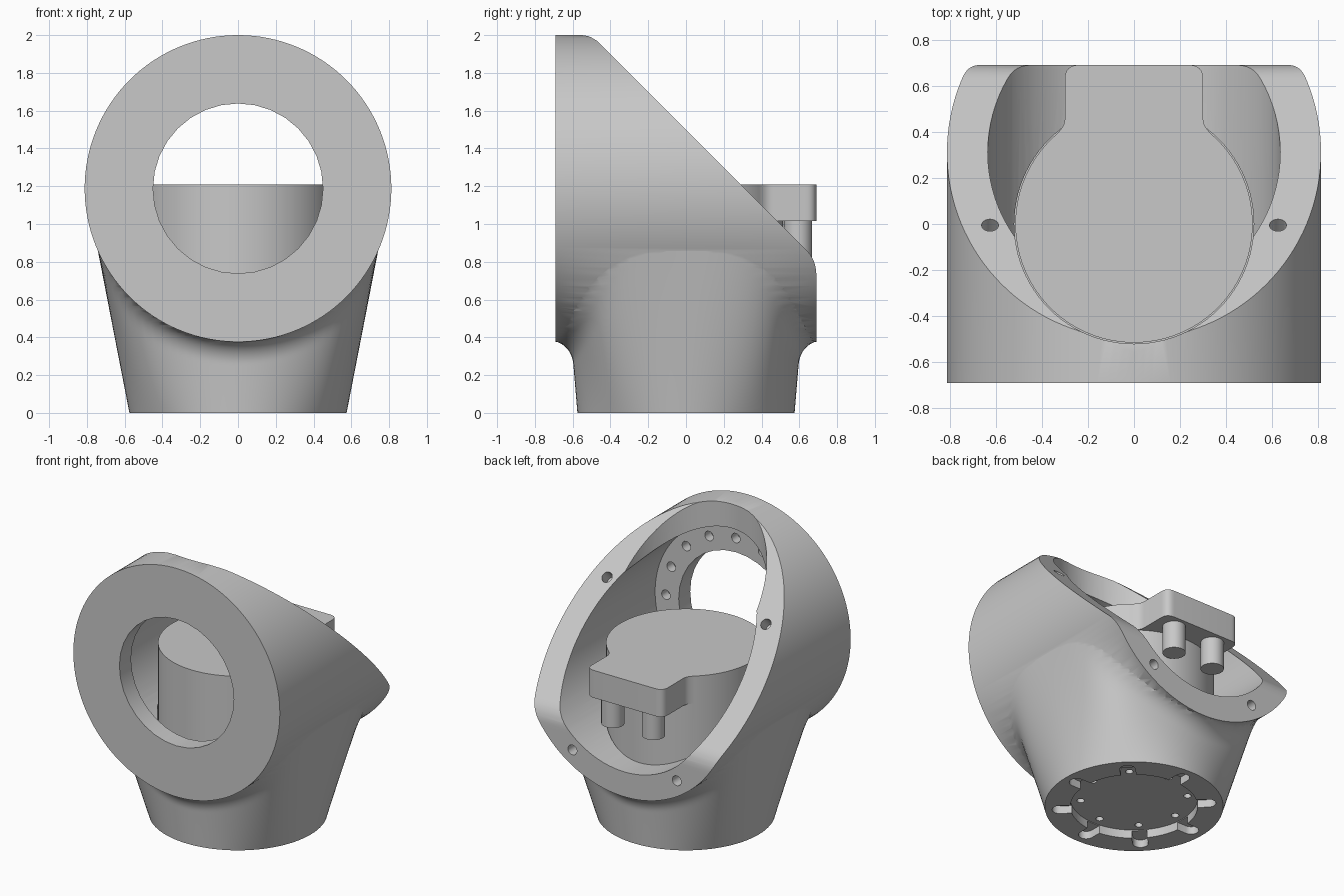
import bpy, bmesh, math
from mathutils import Matrix, Vector

cube = bpy.data.objects.get("Cube")
if cube:
    bpy.data.objects.remove(cube)

AXIS_Z, OUTER, INNER, HALF = 1.188, 0.812, 0.635, 0.69
FLOOR, BORE, PLATE_Y = 0.06, 0.52, -0.56

grey = bpy.data.materials.new("light grey")
grey.use_nodes = True
grey.diffuse_color = (0.58, 0.58, 0.58, 1)
grey.node_tree.nodes["Principled BSDF"].inputs["Base Color"].default_value = grey.diffuse_color


def make(name, bm):
    bmesh.ops.recalc_face_normals(bm, faces=bm.faces)
    mesh = bpy.data.meshes.new(name)
    bm.to_mesh(mesh)
    bm.free()
    mesh.materials.append(grey)
    ob = bpy.data.objects.new(name, mesh)
    bpy.context.collection.objects.link(ob)
    return ob


def rod(name, start, end, radius, sides=64):
    """Cylinder between two points."""
    a, b = Vector(start), Vector(end)
    turn = (b - a).to_track_quat('Z', 'Y').to_matrix().to_4x4()
    bm = bmesh.new()
    bmesh.ops.create_cone(bm, cap_ends=True, segments=sides, radius1=radius, radius2=radius,
                          depth=(b - a).length, matrix=Matrix.Translation((a + b) / 2) @ turn)
    return make(name, bm)


def prism(name, points, direction):
    """Flat outline pushed along a direction."""
    bm = bmesh.new()
    face = bm.faces.new([bm.verts.new(p) for p in points])
    moved = bmesh.ops.extrude_face_region(bm, geom=[face])["geom"]
    bmesh.ops.translate(bm, vec=direction, verts=[v for v in moved if isinstance(v, bmesh.types.BMVert)])
    return make(name, bm)


def combine(ob, tool, operation='DIFFERENCE'):
    """Apply a boolean and discard the tool."""
    mod = ob.modifiers.new("cut", 'BOOLEAN')
    mod.operation, mod.object, mod.solver = operation, tool, 'EXACT'
    bpy.context.view_layer.objects.active = ob
    bpy.ops.object.modifier_apply(modifier=mod.name)
    bpy.data.objects.remove(tool)


def smooth(ob):
    bpy.ops.object.select_all(action='DESELECT')
    ob.select_set(True)
    bpy.context.view_layer.objects.active = ob
    bpy.ops.object.shade_smooth_by_angle(angle=math.radians(30))


def rounded(corner, before, after, size, steps=8):
    """Curve that replaces a sharp 2D corner."""
    c = Vector(corner)
    p = c + (Vector(before) - c).normalized() * size
    q = c + (Vector(after) - c).normalized() * size
    return [p.lerp(c, t).lerp(c.lerp(q, t), t) for t in (i / steps for i in range(steps + 1))]


def squarish(a, width, depth, power):
    """Point on a superellipse in direction a."""
    c, s = math.cos(a), math.sin(a)
    r = (abs(c / width) ** power + abs(s / depth) ** power) ** (-1 / power)
    return Vector((r * c, r * s))


def flared_base():
    """Round foot lofted to a rounded rectangle, filleted below the drum overhang."""
    sides, rings, top, fillet = 96, 64, 0.93, 0.12
    bm = bmesh.new()
    loops = []
    for r in range(rings + 1):
        z = top * r / rings
        loop = []
        for s in range(sides):
            a = math.tau * s / sides
            foot = squarish(a, 0.575, 0.575, 2)
            x, y = foot.lerp(squarish(a, 0.75, 0.65, 4.5), z / 0.9)
            # Swell towards the drum's end faces
            gap = AXIS_Z - math.sqrt(OUTER ** 2 - x ** 2) - z + 0.004
            t = min(max(1 - gap / fillet, 0), 1)
            facing = min(max(2.2 * abs(y) / 0.62 - 1.2, 0), 1)
            y += math.copysign(0.11 * facing * (1 - math.sqrt(1 - t * t)), y)
            loop.append(bm.verts.new((x, max(-0.685, min(0.685, y)), z)))
        loops.append(loop)
    for low, high in zip(loops, loops[1:]):
        for s in range(sides):
            n = (s + 1) % sides
            bm.faces.new((low[s], low[n], high[n], high[s]))
    bm.faces.new(loops[0])
    bm.faces.new(loops[-1])
    return make("flared_base", bm)


# Housing: horizontal drum joined to the flared base
housing = rod("housing", (0, -HALF, AXIS_Z), (0, HALF, AXIS_Z), OUTER, 128)
combine(housing, flared_base(), 'UNION')

# Slanted back with softened corners
peak, heel = (-0.5, 2.0), (HALF, 0.81)
outline = [(-1, -1), (-1, 2.0)]
outline += rounded(peak, (-1, 2.0), heel, 0.06)
outline += rounded(heel, peak, (HALF, 0), 0.08)
outline += [(HALF, -1)]
combine(housing, prism("slant", [(-1, y, z) for y, z in outline], (2, 0, 0)), 'INTERSECT')

# Drum cavity, vertical bore and front opening
combine(housing, rod("cavity", (0, PLATE_Y, AXIS_Z), (0, 1, AXIS_Z), INNER, 96))
combine(housing, rod("bore", (0, 0, FLOOR), (0, 0, 2.2), BORE, 96))
combine(housing, rod("opening", (0, -1, AXIS_Z), (0, -0.5, AXIS_Z), 0.45, 32))

# Bolt holes inside the front flange
for i in range(16):
    a = math.tau * i / 16
    x, z = 0.55 * math.sin(a), AXIS_Z + 0.55 * math.cos(a)
    combine(housing, rod("bolt", (x, -0.63, z), (x, -0.5, z), 0.034, 16))

# Bolt holes in the back rim
for side in (-1, 1):
    x = 0.625 * side
    combine(housing, rod("bolt", (x, -0.065, 1.445), (x, 0.095, 1.605), 0.037, 20))
    x = 0.41 * side
    combine(housing, rod("bolt", (x, 0.58, 0.6), (x, 0.8, 0.6), 0.035, 20))

# Bottom opening with eight blind slots
combine(housing, rod("foot_hole", (0, 0, -0.1), (0, 0, 0.1), 0.41))
for i in range(8):
    a = math.tau * i / 8
    spin = Matrix.Rotation(a, 3, 'Z')
    slot = [(0.35, -0.05)]
    slot += [(0.48 + 0.05 * math.cos(t), 0.05 * math.sin(t))
             for t in (math.pi * (k / 10 - 0.5) for k in range(11))]
    slot += [(0.35, 0.05)]
    combine(housing, prism("slot", [spin @ Vector((x, y, -0.1)) for x, y in slot], (0, 0, 0.155)))
smooth(housing)

# Motor body standing in the bore
motor = rod("motor", (0, 0, FLOOR), (0, 0, 1.21), 0.515, 96)

# Connector block on the motor, with rounded ends and a flared root
half = [(0, 0), (0.34, 0.385)]
half += rounded((0.3, 0.43), (0.34, 0.385), (0.3, HALF), 0.03, 4)
half += rounded((0.3, HALF), (0.3, 0), (0, HALF), 0.06)
plan = half + [(-x, y) for x, y in reversed(half[1:])]
combine(motor, prism("block", [(x, y, 1.015) for x, y in plan], (0, 0, 0.195)), 'UNION')

# Screw holes in the motor underside
for i in range(8):
    a = math.tau * i / 8
    x, y = 0.345 * math.cos(a), 0.345 * math.sin(a)
    combine(motor, rod("screw", (x, y, 0), (x, y, 0.12), 0.025, 16))
smooth(motor)

# Cable plugs below the block
for side, label in ((-1, "right"), (1, "left")):
    smooth(rod("cable_plug_" + label, (0.16 * side, 0.593, 0.82), (0.16 * side, 0.593, 1.03), 0.075, 32))
